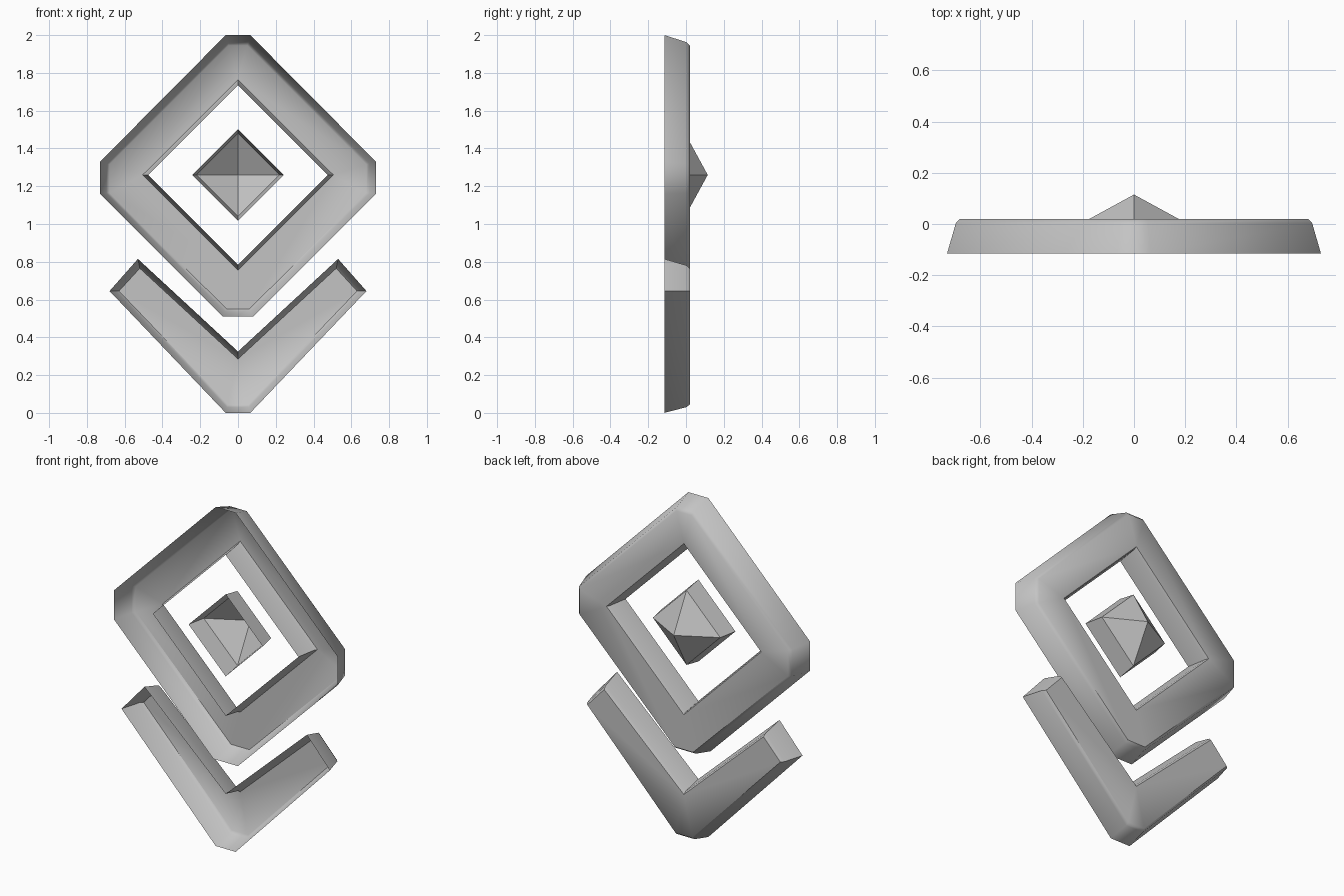
import bpy
import bmesh
import math

if "Cube" in bpy.data.objects:
    bpy.data.objects.remove(bpy.data.objects["Cube"], do_unlink=True)

FRONT, EDGE, BACK, TIP = -0.115, 0.003, 0.02, 0.115
CENTRE = 1.26

grey = bpy.data.materials.new("light_grey")
grey.use_nodes = True
colour = (0.55, 0.55, 0.55, 1)
grey.diffuse_color = colour
grey.node_tree.nodes["Principled BSDF"].inputs["Base Color"].default_value = colour


def mirrored(half):
    """Close a right-hand outline with its mirror image."""
    return half + [(-x, z) for x, z in reversed(half) if x]


def diamond(radius):
    return [(0, CENTRE + radius), (radius, CENTRE),
            (0, CENTRE - radius), (-radius, CENTRE)]


def blend(a, b, t):
    return [(p[0] + (q[0] - p[0]) * t, p[1] + (q[1] - p[1]) * t)
            for p, q in zip(a, b)]


def loft(bm, levels):
    """Join (outline, y) levels with walls and return the last loop."""
    loops = [[bm.verts.new((x, y, z)) for x, z in outline]
             for outline, y in levels]
    for a, b in zip(loops, loops[1:]):
        for i in range(len(a)):
            j = (i + 1) % len(a)
            bm.faces.new((a[i], a[j], b[j], b[i]))
    return loops[-1]


def drafted_wall(bm, front, back):
    """Tapered wall with a narrow bevel at the back."""
    return loft(bm, [(front, FRONT), (blend(front, back, 0.68), EDGE), (back, BACK)])


def finish(bm, name, smooth):
    bmesh.ops.recalc_face_normals(bm, faces=bm.faces[:])
    mesh = bpy.data.meshes.new(name)
    bm.to_mesh(mesh)
    bm.free()
    mesh.materials.append(grey)
    obj = bpy.data.objects.new(name, mesh)
    bpy.context.collection.objects.link(obj)
    if smooth:
        bpy.ops.object.select_all(action="DESELECT")
        obj.select_set(True)
        bpy.context.view_layer.objects.active = obj
        bpy.ops.object.shade_smooth_by_angle(angle=math.radians(50))


# Diamond frame: open-fronted shell with clipped corners and a diamond hole
bm = bmesh.new()
rim = drafted_wall(
    bm,
    mirrored([(0.065, 2.0), (0.73, 1.33), (0.73, 1.16), (0.08, 0.51)]),
    mirrored([(0.05, 1.945), (0.68, 1.315), (0.68, 1.165), (0.06, 0.55)]))
hole = drafted_wall(bm, diamond(0.475), diamond(0.505))
for k in range(4):
    n = (k + 1) % 4
    bm.faces.new((hole[k], rim[2 * k - 1], rim[2 * k]))
    bm.faces.new((hole[k], rim[2 * k], rim[2 * k + 1], hole[n]))
finish(bm, "diamond_frame", True)

# Lower chevron: open-fronted shell
bm = bmesh.new()
plate = drafted_wall(
    bm,
    mirrored([(0, 0.325), (0.53, 0.815), (0.68, 0.645), (0.065, 0.0)]),
    mirrored([(0, 0.285), (0.52, 0.765), (0.63, 0.645), (0.055, 0.045)]))
bm.faces.new((plate[0], plate[1], plate[2], plate[3]))
bm.faces.new((plate[0], plate[4], plate[5], plate[6]))
bm.faces.new((plate[0], plate[3], plate[4]))
finish(bm, "lower_chevron", True)

# Centre gem: hollow tapered diamond with a pyramid back
bm = bmesh.new()
base = loft(bm, [(diamond(0.242), FRONT), (diamond(0.22), -0.005)])
tip = bm.verts.new((0, TIP, CENTRE))
for i in range(4):
    bm.faces.new((base[i], base[(i + 1) % 4], tip))
finish(bm, "centre_gem", False)
